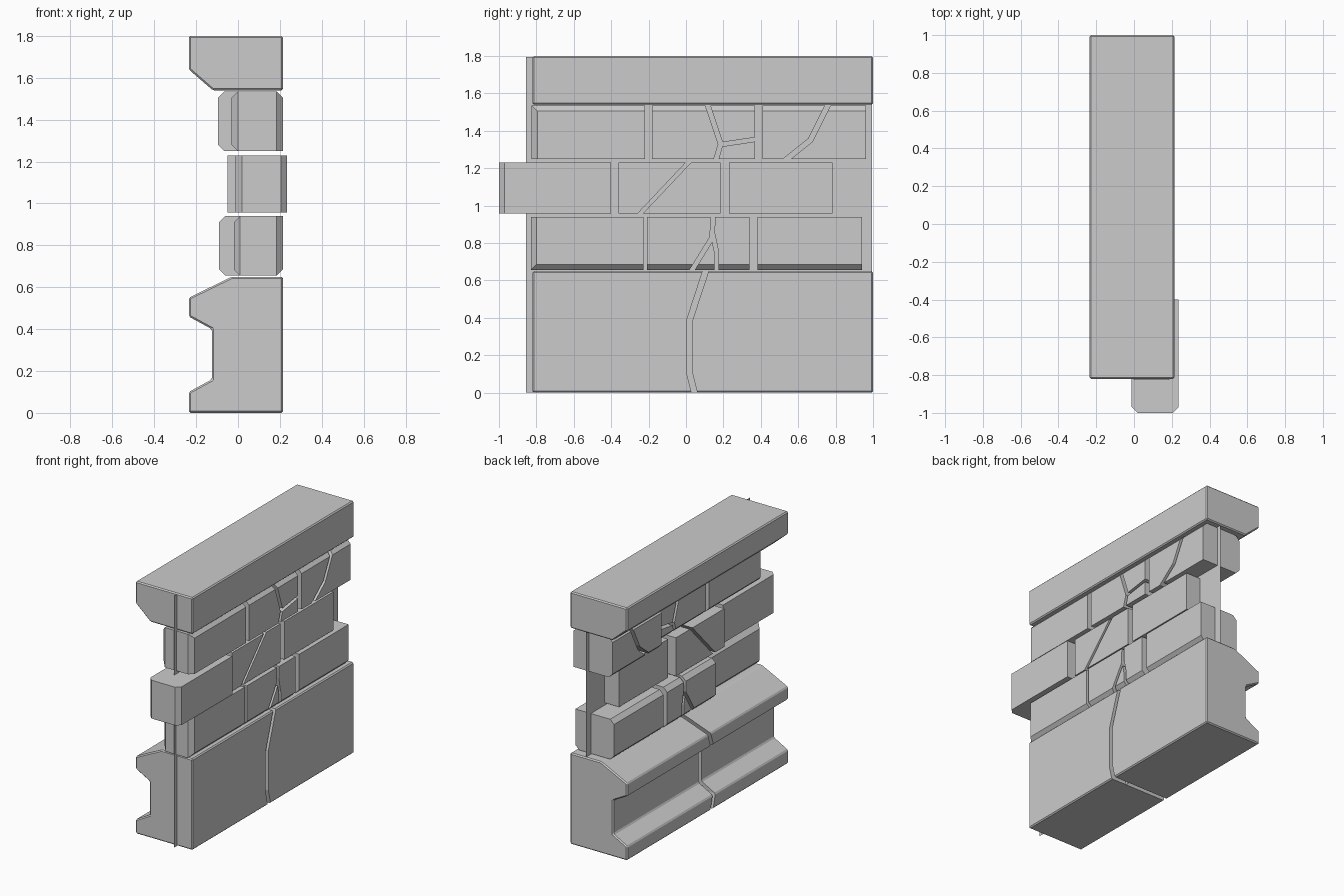
import bpy, bmesh
from mathutils import Vector

if "Cube" in bpy.data.objects:
    bpy.data.objects.remove(bpy.data.objects["Cube"])


def make_object(name, bm):
    bmesh.ops.recalc_face_normals(bm, faces=bm.faces)
    mesh = bpy.data.meshes.new(name)
    bm.to_mesh(mesh)
    bm.free()
    obj = bpy.data.objects.new(name, mesh)
    bpy.context.collection.objects.link(obj)
    return obj


def prism(name, points, offset, bevel=0.0):
    """Extrude a polygon of 3D points along an offset vector."""
    bm = bmesh.new()
    face = bm.faces.new([bm.verts.new(p) for p in points])
    new = bmesh.ops.extrude_face_region(bm, geom=[face], use_keep_orig=True)
    verts = [v for v in new["geom"] if isinstance(v, bmesh.types.BMVert)]
    bmesh.ops.translate(bm, verts=verts, vec=offset)
    bmesh.ops.recalc_face_normals(bm, faces=bm.faces)
    if bevel:
        bmesh.ops.bevel(bm, geom=bm.edges[:], offset=bevel, segments=1,
                        affect='EDGES', profile=0.5)
    return make_object(name, bm)


def cut_crack(obj, path, width):
    """Cut a jagged (y, z) path right through an object."""
    pts = [Vector(p) for p in path]
    left, right = [], []
    for i, p in enumerate(pts):
        d = (pts[min(i + 1, len(pts) - 1)] - pts[max(i - 1, 0)]).normalized()
        n = Vector((-d.y, d.x)) * width / 2
        left.append(p + n)
        right.append(p - n)
    outline = [(-0.4, p.x, p.y) for p in left + right[::-1]]
    cutter = prism("crack_cutter", outline, (0.8, 0, 0))
    cutter.hide_render = True
    mod = obj.modifiers.new("crack", 'BOOLEAN')
    mod.operation = 'DIFFERENCE'
    mod.solver = 'EXACT'
    mod.object = cutter
    bpy.context.view_layer.objects.active = obj
    bpy.ops.object.modifier_apply(modifier=mod.name)
    bpy.data.objects.remove(cutter)


def brick(name, x, y, z, chamfer, chamfer_end=False):
    """Box whose long edges are chamfered: chamfer picks (x side, z side) pairs."""
    bm = bmesh.new()
    bmesh.ops.create_cube(bm, size=1)
    for v in bm.verts:
        v.co = [r[1] if c > 0 else r[0] for c, r in zip(v.co, (x, y, z))]
    mid = Vector((sum(x) / 2, sum(y) / 2, sum(z) / 2))
    edges = []
    for e in bm.edges:
        d = e.verts[1].co - e.verts[0].co
        c = (e.verts[0].co + e.verts[1].co) / 2 - mid
        if abs(d.y) > 0.01 and (c.x > 0, c.z > 0) in chamfer:
            edges.append(e)
        if chamfer_end and abs(d.z) > 0.01 and c.y < 0:
            edges.append(e)
    if edges:
        bmesh.ops.bevel(bm, geom=edges, offset=0.03, segments=1,
                        affect='EDGES', profile=0.5)
    return make_object(name, bm)


Y0, Y1, FRONT = -0.82, 1.0, 0.215

# Moulded plinth, split by a crack
base = [(FRONT, 0), (-0.235, 0), (-0.235, 0.10), (-0.125, 0.16), (-0.125, 0.40),
        (-0.235, 0.46), (-0.235, 0.55), (-0.03, 0.65), (FRONT, 0.65)]
plinth = prism("plinth", [(x, Y0, z) for x, z in base], (0, Y1 - Y0, 0), 0.008)
cut_crack(plinth, [(0.055, -0.05), (0.045, 0), (0.02, 0.1), (0.02, 0.39),
                   (0.105, 0.65), (0.12, 0.7)], 0.03)

# Coping stone along the top
cap = [(FRONT, 1.54), (FRONT, 1.80), (-0.235, 1.80), (-0.235, 1.64), (-0.12, 1.54)]
prism("coping", [(x, Y0, z) for x, z in cap], (0, Y1 - Y0, 0), 0.008)

# Thin sheet that closes the gaps between the bricks
bm = bmesh.new()
bm.faces.new([bm.verts.new((0.093, y, z)) for y, z in
              ((-0.855, 0), (0.995, 0), (0.995, 1.795), (-0.855, 1.795))])
make_object("backing_sheet", bm)

# Three courses of bricks
bottom_edges = {(True, False), (False, False), (False, True)}
top_edges = {(True, True), (False, False), (False, True)}
courses = {
    "lower": ((0.655, 0.94), bottom_edges,
              [(-0.83, -0.228, -0.02, FRONT), (-0.208, 0.34, -0.09, FRONT),
               (0.382, 0.94, -0.09, FRONT)]),
    "middle": ((0.957, 1.23), set(),
               [(-1.0, -0.4, -0.012, 0.235), (-0.36, 0.185, -0.05, 0.205),
                (0.23, 0.783, -0.02, 0.205)]),
    "upper": ((1.25, 1.535), top_edges,
              [(-0.825, -0.218, -0.03, FRONT), (-0.182, 0.37, -0.03, FRONT),
               (0.41, 0.963, -0.095, FRONT)]),
}
bricks = {}
for course, (z, chamfer, row) in courses.items():
    for i, (ya, yb, xa, xb) in enumerate(row):
        name = f"{course}_brick_{i + 1}"
        bricks[name] = brick(name, (xa, xb), (ya, yb), z, chamfer, i == 0)

# Cracks through the damaged bricks
cracks = [
    ("lower_brick_2", [(0.145, 0.98), (0.14, 0.83), (0.035, 0.66), (0.0, 0.61)], 0.024),
    ("lower_brick_2", [(0.14, 0.86), (0.164, 0.75), (0.164, 0.61)], 0.022),
    ("middle_brick_2", [(0.05, 1.27), (-0.29, 0.91)], 0.02),
    ("upper_brick_2", [(0.105, 1.57), (0.185, 1.33), (0.15, 1.21)], 0.025),
    ("upper_brick_2", [(0.175, 1.325), (0.41, 1.36)], 0.022),
    ("upper_brick_3", [(0.775, 1.57), (0.665, 1.35), (0.49, 1.21)], 0.027),
]
for name, path, width in cracks:
    cut_crack(bricks[name], path, width)
